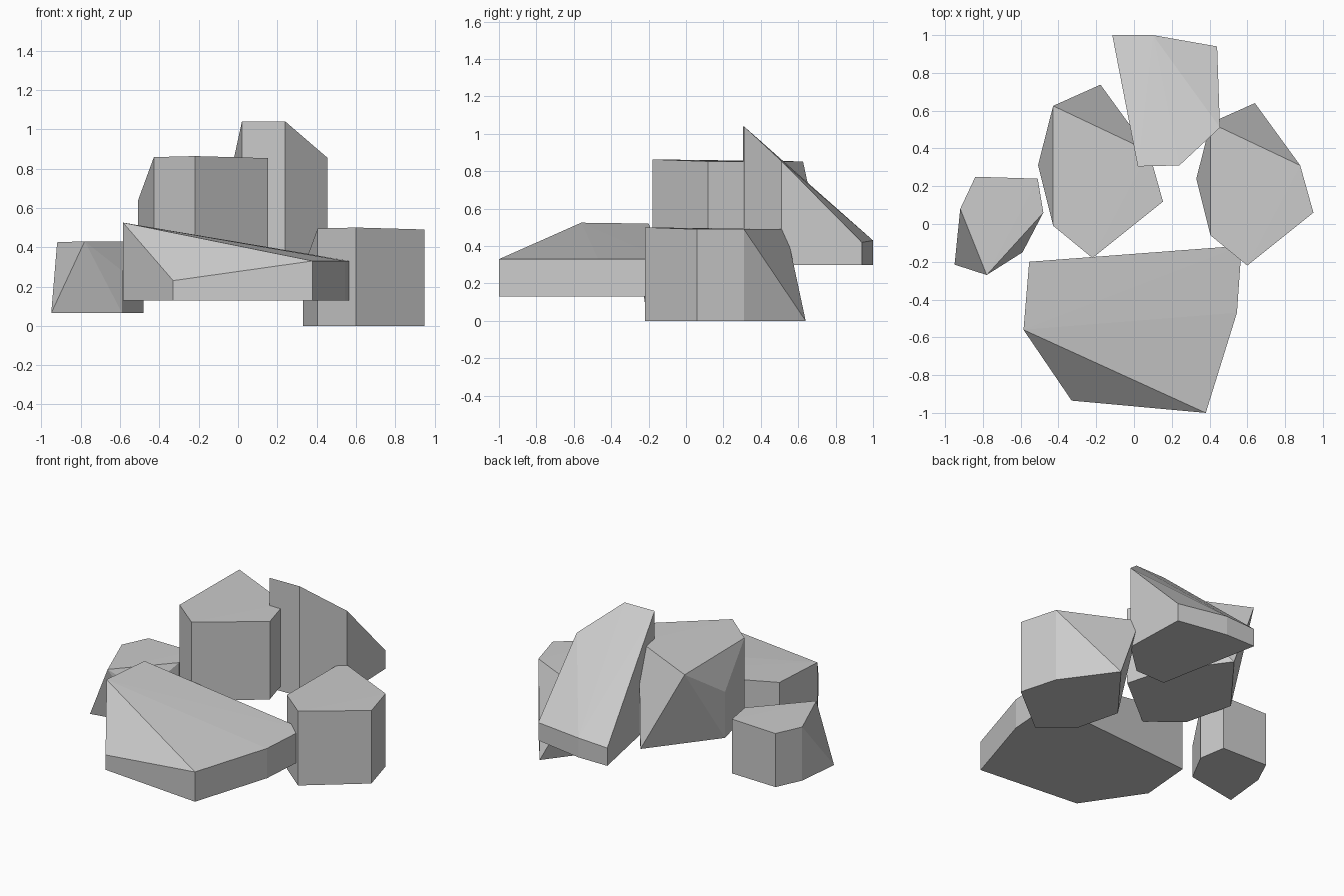
import bpy, bmesh

if "Cube" in bpy.data.objects:
    bpy.data.objects.remove(bpy.data.objects["Cube"])


def rock(name, base_z, top, moved_foot=None):
    """Six-sided boulder: faceted top, vertical walls, one foot optionally kicked out."""
    bm = bmesh.new()
    for i, (x, y, z) in enumerate(top):
        bm.verts.new((x, y, z))
        fx, fy = moved_foot[1] if moved_foot and moved_foot[0] == i else (x, y)
        bm.verts.new((fx, fy, base_z))
    hull = bmesh.ops.convex_hull(bm, input=bm.verts[:])
    junk = list({v for v in hull["geom_interior"] + hull["geom_unused"]
                 if isinstance(v, bmesh.types.BMVert)})
    if junk:
        bmesh.ops.delete(bm, geom=junk, context='VERTS')
    # merge coplanar wall and base triangles
    bmesh.ops.dissolve_limit(bm, angle_limit=0.01, verts=bm.verts[:], edges=bm.edges[:])
    bmesh.ops.recalc_face_normals(bm, faces=bm.faces[:])
    mesh = bpy.data.meshes.new(name)
    bm.to_mesh(mesh)
    bm.free()
    obj = bpy.data.objects.new(name, mesh)
    bpy.context.collection.objects.link(obj)
    return obj


# Right boulder on the ground
right = [(.88, .31, .49), (.405, .535, .49), (.33, .24, .29),
         (.405, -.06, .495), (.60, -.22, .50), (.95, .06, .49)]
right_foot = (.64, .64)
rock("right_rock", 0, right, (1, right_foot))

# Middle boulder: same stone, slightly larger and raised
S = 1.067


def lift(x, y, z=0):
    return (-.22 + S * (x - .60), -.18 + S * (y + .22), .33 + S * z)


rock("middle_rock", .33, [lift(*p) for p in right], (1, lift(*right_foot)[:2]))

# Small left boulder
rock("left_rock", .065,
     [(-.92, .08, .425), (-.78, -.27, .43), (-.59, -.15, .28),
      (-.48, .06, .43), (-.51, .24, .43), (-.84, .25, .425)],
     (1, (-.95, -.215)))

# Wide front slab
rock("front_slab", .13,
     [(-.585, -.56, .525), (-.33, -.935, .23), (.38, -1, .33),
      (.545, -.47, .33), (.57, -.115, .33), (-.555, -.20, .52)])

# Tall back boulder with sloping top
rock("back_rock", .30,
     [(.02, .305, 1.04), (.24, .31, 1.04), (.455, .51, .855),
      (.44, .94, .42), (.10, 1, .43), (-.115, 1, .42)])
